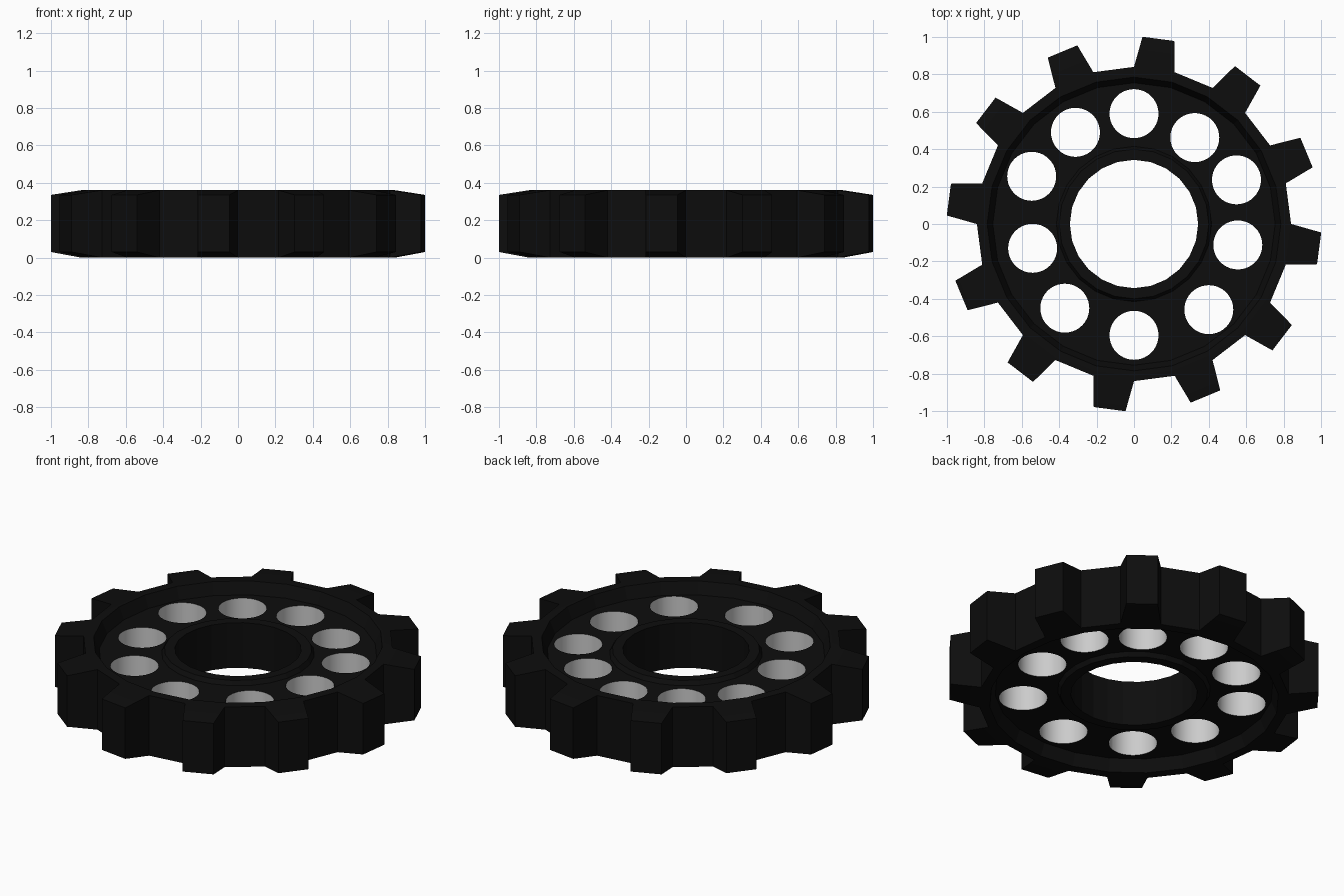
import bpy, bmesh
from math import sin, cos, radians

if "Cube" in bpy.data.objects:
    bpy.data.objects.remove(bpy.data.objects["Cube"])

N = 24                    # angular steps; every other step carries a tooth
ROOT, TIP = 0.84, 1.002


def material(name, v):
    m = bpy.data.materials.new(name)
    m.diffuse_color = (v, v, v, 1)
    m.use_nodes = True
    m.node_tree.nodes["Principled BSDF"].inputs["Base Color"].default_value = m.diffuse_color
    return m


def polar(r, deg, z):
    # angle measured clockwise from +y
    return (r * sin(radians(deg)), r * cos(radians(deg)), z)


# Ring cross-section: bore, hub lip, recessed web and outer rim
profile = [(0.343, 0.045), (0.40, 0.045), (0.415, 0.07), (0.755, 0.07),
           (0.785, 0.0), (ROOT, 0.0), (ROOT, 0.36), (0.785, 0.36),
           (0.755, 0.29), (0.415, 0.29), (0.40, 0.315), (0.343, 0.315)]
P = len(profile)
bm = bmesh.new()
rings = [[bm.verts.new(polar(r, k * 360 / N, z)) for r, z in profile]
         for k in range(N)]
for k in range(N):
    a, b = rings[k], rings[(k + 1) % N]
    for i in range(P):
        j = (i + 1) % P
        if i == 5 and k % 2 == 0:
            # Tapered tooth in place of the root wall
            base = [a[5], b[5], b[6], a[6]]
            t = k * 360 / N
            tip = [bm.verts.new(polar(TIP, t + d, z)) for d, z in
                   ((2.6, 0.03), (12.4, 0.03), (12.4, 0.335), (2.6, 0.335))]
            bm.faces.new(tip)
            for q in range(4):
                s = (q + 1) % 4
                bm.faces.new((base[q], base[s], tip[s], tip[q]))
        else:
            bm.faces.new((a[i], b[i], b[j], a[j]))
bmesh.ops.recalc_face_normals(bm, faces=bm.faces)
mesh = bpy.data.meshes.new("gear_ring")
bm.to_mesh(mesh)
bm.free()
gear = bpy.data.objects.new("gear_ring", mesh)
bpy.context.collection.objects.link(gear)
mesh.materials.append(material("black", 0.004))
mesh.materials.append(material("grey", 0.8))

# Round holes through the web (slightly uneven spacing)
HOLE_R = 0.131
holes = [(0, 0.59), (0.325, 0.462), (0.548, 0.236), (0.555, -0.112),
         (0.40, -0.458), (0, -0.595), (-0.37, -0.45), (-0.542, -0.13),
         (-0.547, 0.255), (-0.313, 0.49)]
bm = bmesh.new()
for x, y in holes:
    new = bmesh.ops.create_cone(bm, cap_ends=True, segments=40, radius1=HOLE_R,
                                radius2=HOLE_R, depth=1)["verts"]
    bmesh.ops.translate(bm, verts=new, vec=(x, y, 0.18))
cut_mesh = bpy.data.meshes.new("hole_cutter")
bm.to_mesh(cut_mesh)
bm.free()
cutter = bpy.data.objects.new("hole_cutter", cut_mesh)
bpy.context.collection.objects.link(cutter)

mod = gear.modifiers.new("holes", 'BOOLEAN')
mod.operation = 'DIFFERENCE'
mod.solver = 'EXACT'
mod.object = cutter
bpy.context.view_layer.objects.active = gear
gear.select_set(True)
bpy.ops.object.modifier_apply(modifier=mod.name)
bpy.data.objects.remove(cutter, do_unlink=True)

# Grey, smooth hole walls
bpy.ops.object.shade_smooth_by_angle(angle=radians(12))
for f in gear.data.polygons:
    near = any((f.center.x - x) ** 2 + (f.center.y - y) ** 2 < 0.0182
               for x, y in holes)
    f.material_index = 1 if near and abs(f.normal.z) < 0.1 else 0
